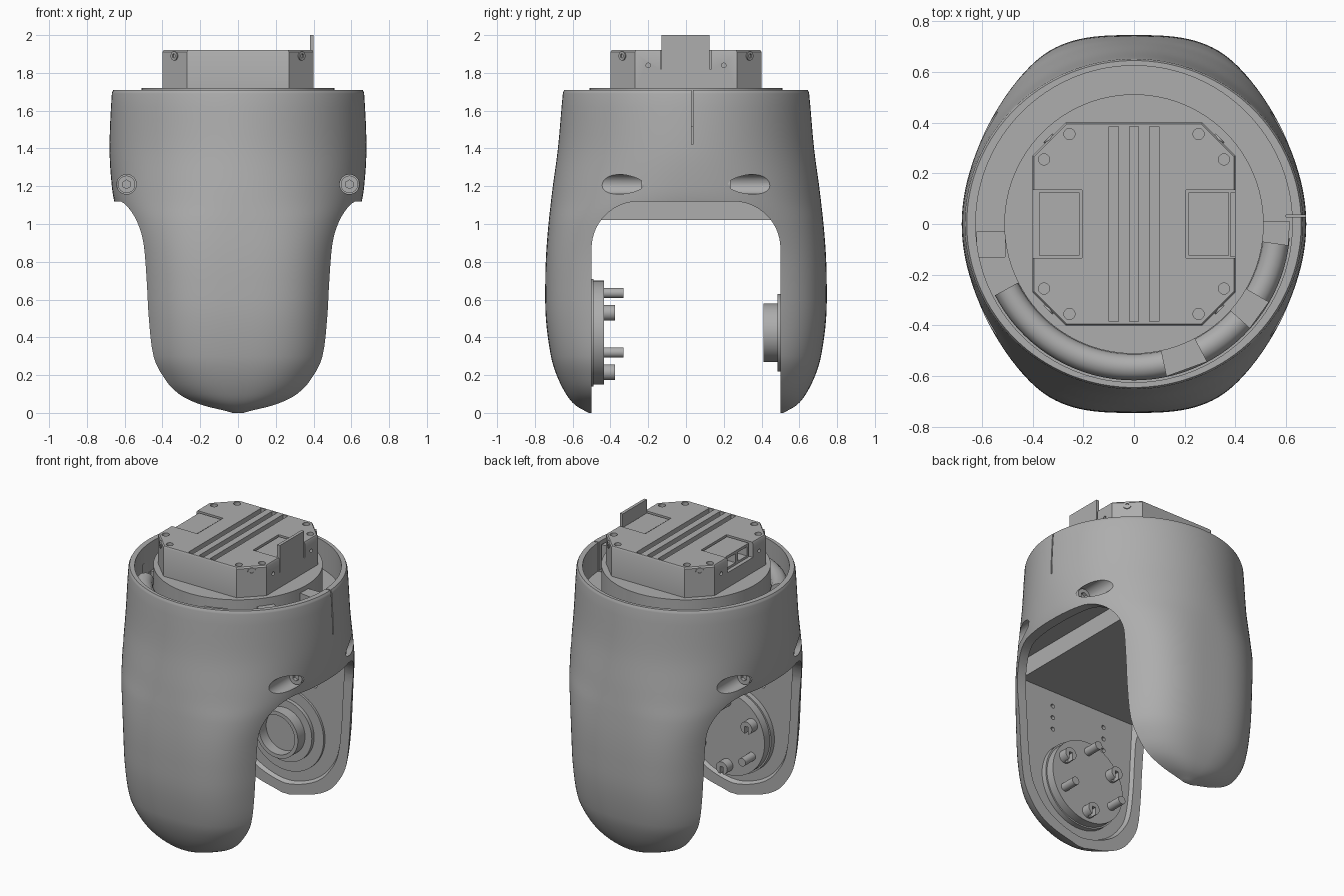
import bpy, bmesh
from math import sin, cos, pi, radians, copysign
from mathutils import Matrix, Vector

if "Cube" in bpy.data.objects:
    bpy.data.objects.remove(bpy.data.objects["Cube"])

GREY = (0.42, 0.42, 0.42, 1)
mat = bpy.data.materials.new("plain grey")
mat.use_nodes = True
mat.diffuse_color = GREY
mat.node_tree.nodes["Principled BSDF"].inputs["Base Color"].default_value = GREY


def make(name, bm):
    bmesh.ops.recalc_face_normals(bm, faces=bm.faces)
    me = bpy.data.meshes.new(name)
    bm.to_mesh(me)
    bm.free()
    ob = bpy.data.objects.new(name, me)
    bpy.context.collection.objects.link(ob)
    me.materials.append(mat)
    shade(ob)
    return ob


def shade(ob):
    ob.data.shade_smooth()
    ob.data.set_sharp_from_angle(angle=radians(32))


def loft(name, rings):
    """Skin a stack of point rings and cap both ends."""
    bm = bmesh.new()
    loops = [[bm.verts.new(p) for p in ring] for ring in rings]
    n = len(loops[0])
    for a, b in zip(loops, loops[1:]):
        for i in range(n):
            bm.faces.new((a[i], a[(i + 1) % n], b[(i + 1) % n], b[i]))
    bm.faces.new(loops[0])
    bm.faces.new(loops[-1])
    return make(name, bm)


def box(name, lo, hi):
    bm = bmesh.new()
    lo, hi = Vector(lo), Vector(hi)
    size = Matrix.Diagonal(hi - lo).to_4x4()
    bmesh.ops.create_cube(bm, size=1, matrix=Matrix.Translation((lo + hi) / 2) @ size)
    return make(name, bm)


def rod(name, a, b, r, sides=48):
    """Cylinder from point a to point b."""
    a, b = Vector(a), Vector(b)
    bm = bmesh.new()
    turn = (b - a).to_track_quat('Z', 'Y').to_matrix().to_4x4()
    bmesh.ops.create_cone(bm, cap_ends=True, segments=sides, radius1=r, radius2=r,
                          depth=(b - a).length,
                          matrix=Matrix.Translation((a + b) / 2) @ turn)
    return make(name, bm)


def cut(ob, cutters, op='DIFFERENCE'):
    """Apply booleans, then remove the cutters."""
    for c in cutters:
        m = ob.modifiers.new("cut", 'BOOLEAN')
        m.operation, m.object, m.solver = op, c, 'EXACT'
    dg = bpy.context.evaluated_depsgraph_get()
    me = bpy.data.meshes.new_from_object(ob.evaluated_get(dg))
    ob.modifiers.clear()
    ob.data = me
    for c in cutters:
        bpy.data.objects.remove(c)
    shade(ob)
    return ob


def screw(name, a, b, r):
    a, b = Vector(a), Vector(b)
    d = (b - a).normalized()
    return cut(rod(name, a, b, r, 32), [rod("socket", b - d * r * 0.5, b + d * r, r * 0.5, 6)])


# Housing profile: height, half width, half depth, squareness
PROFILE = [(0, .1, .515, 2.2), (.04, .3, .585, 2.4), (.1, .42, .635, 2.6),
           (.2, .485, .685, 2.8), (.3, .52, .715, 2.9), (.5, .533, .742, 3),
           (.7, .545, .745, 3), (.85, .565, .74, 2.9), (1, .61, .728, 2.6),
           (1.1, .65, .717, 2.3), (1.2, .668, .705, 2.15), (1.4, .68, .678, 2),
           (1.69, .668, .652, 2), (1.71, .66, .645, 2)]


def smooth_profile(steps=4):
    p = [Vector(q) for q in PROFILE]
    out = []
    for i in range(len(p) - 1):
        a, b = p[i], p[i + 1]
        span = b[0] - a[0]
        sl = []
        for k in (i, i + 1):
            lo, hi = p[max(k - 1, 0)], p[min(k + 1, len(p) - 1)]
            sl.append((hi - lo) / (hi[0] - lo[0]) * span)
        for s in range(steps):
            t = s / steps
            q = (a * (2*t**3 - 3*t*t + 1) + sl[0] * (t**3 - 2*t*t + t)
                 + b * (3*t*t - 2*t**3) + sl[1] * (t**3 - t*t))
            out.append(q)
    return out + [p[-1]]


def body(name, inset=0.0, n=128):
    rings = []
    for z, rx, ry, e in smooth_profile():
        ring = []
        for i in range(n):
            c, s = cos(2 * pi * i / n), sin(2 * pi * i / n)
            ring.append((copysign(abs(c) ** (2 / e), c) * (rx - inset),
                         copysign(abs(s) ** (2 / e), s) * (ry - inset), z + inset))
        rings.append(ring)
    return loft(name, rings)


def arc_points(cy, cz, r, a0, a1, n=14):
    return [(cy + r * cos(a0 + (a1 - a0) * i / n), cz + r * sin(a0 + (a1 - a0) * i / n))
            for i in range(n + 1)]


# Forked housing: arch between the legs, recessed inner panels, top gutter
housing = body("forked_housing")
arch = ([(.5, -.1)] + arc_points(.25, .87, .25, 0, pi / 2)
        + arc_points(-.25, .87, .25, pi / 2, pi) + [(-.5, -.1)])
arch_cutter = loft("arch", [[(x, y, z) for y, z in arch] for x in (-1, 1)])
recess = cut(body("recess", 0.05), [box("limit", (-1, -.525, -.2), (1, .525, 1.14))], 'INTERSECT')
gutter = cut(rod("gutter", (0, 0, 1.52), (0, 0, 1.9), .625, 96),
             [rod("core", (0, 0, 1.4), (0, 0, 2), .51, 96)])
cutters = [arch_cutter, recess, gutter,
           box("gutter_hole", (-.62, -.13, 1.3), (-.51, -.03, 1.6)),
           box("seam", (.6, .028, 1.42), (.8, .036, 1.8))]
for sx in (-1, 1):
    for sy in (-1, 1):
        cutters.append(rod("counterbore", (sx * .59, sy * .2, 1.21), (sx * .59, sy * .8, 1.21), .052))
        for z in (.76, .84, .92):
            cutters.append(rod("hole", (sx * .2, sy * .5, z), (sx * .2, sy * .56, z), .014, 16))
cut(housing, cutters)
for sx in (-1, 1):
    for sy in (-1, 1):
        screw("housing_screw", (sx * .59, sy * .19, 1.21), (sx * .59, sy * .235, 1.21), .046)

# Cover plate under the housing
cut(box("bottom_cover", (-.45, -.53, 1.02), (.45, .53, 1.16)),
    [rod("hole", (0, 0, 1), (0, 0, 1.06), .035, 24)])

# Drive disc with pins and clips on the front leg
HUB = .425
rod("drive_disc", (0, -.54, HUB), (0, -.435, HUB), .275, 64)
rod("drive_disc_rim", (0, -.54, HUB), (0, -.49, HUB), .285, 64)
for k in range(6):
    a = radians(90 + 60 * k)
    x, z = .21 * cos(a), HUB + .21 * sin(a)
    if k % 2 == 0:
        rod("drive_pin", (x, -.45, z), (x, -.33, z), .027, 24)
    else:
        cut(rod("drive_clip", (x, -.45, z), (x, -.375, z), .042, 24),
            [box("slot", (x - .012, -.42, z - .1), (x + .012, -.3, z + .01))])

# Hollow bearing on the back leg
rod("bearing_base", (0, .54, HUB), (0, .51, HUB), .275, 64)
rod("bearing_flange", (0, .54, HUB), (0, .485, HUB), .205, 64)
cut(rod("bearing_tube", (0, .53, HUB), (0, .41, HUB), .155, 64),
    [rod("bore", (0, .482, HUB), (0, .3, HUB), .13, 64)])

# Round base that carries the upper module
rod("module_base", (0, 0, 1.5), (0, 0, 1.72), .512, 96)

# Upper module: eight-sided block with cooling grooves and socket bays
H, C = .4, .27
octagon = [(H, -C), (H, C), (C, H), (-C, H), (-H, C), (-H, -C), (-C, -H), (C, -H)]
module = loft("upper_module", [[(x * f, y * f, z) for x, y in octagon]
                               for z, f in ((1.7, 1), (1.91, 1), (1.92, .985))])
cutters = [box("groove", (x - .018, -.385, 1.885), (x + .018, .385, 2)) for x in (-.08, 0, .08)]
for sx in (-1, 1):
    cutters.append(box("bay", (min(sx * .205, sx * .5), -.135, 1.82),
                       (max(sx * .205, sx * .5), .135, 2)))
    for sy in (-1, 1):
        for x, y in ((.255, .355), (.355, .255)):
            cutters.append(rod("hole", (sx * x, sy * y, 1.88), (sx * x, sy * y, 2), .022, 24))
        cutters.append(rod("hole", (sx * .37, sy * .2, 1.84), (sx * .5, sy * .2, 1.84), .012, 16))
cut(module, cutters)
for sx in (-1, 1):
    for sy in (-1, 1):
        screw("corner_screw", (sx * .32, sy * .32, 1.89), (sx * .34, sy * .34, 1.89), .024)

# Sockets in the bays and the upright contact plate
for sx in (-1, 1):
    x0, x1 = sorted((sx * .215, sx * .375))
    cut(box("socket_block", (x0, -.125, 1.81), (x1, .125, 1.913)),
        [box("mouth", (min(sx * .3, sx * .5), y - .045, 1.835), (max(sx * .3, sx * .5), y + .045, 1.895))
         for y in (-.06, .06)])
box("contact_plate", (.38, -.13, 1.82), (.4, .125, 2))


# Cable and clamps lying in the gutter
def around(r, deg, z):
    return (r * cos(radians(deg)), r * sin(radians(deg)), z)


cu = bpy.data.curves.new("gutter_cable", 'CURVE')
cu.dimensions = '3D'
cu.bevel_depth, cu.bevel_resolution, cu.use_fill_caps = .052, 4, True
sp = cu.splines.new('POLY')
sp.points.add(40)
for i, p in enumerate(sp.points):
    p.co = (*around(.565, 207 + 148 * i / 40, 1.575), 1)
sp.use_smooth = True
cu.materials.append(mat)
bpy.context.collection.objects.link(bpy.data.objects.new("gutter_cable", cu))
for a0, a1, top in ((282, 298, 1.66), (318, 330, 1.67), (352, 361, 1.69)):
    foot = [around(.505, a0, 0), around(.505, a1, 0), around(.615, a1, 0), around(.615, a0, 0)]
    loft("cable_clamp", [[(x, y, z) for x, y, _ in foot] for z in (1.5, top)])
